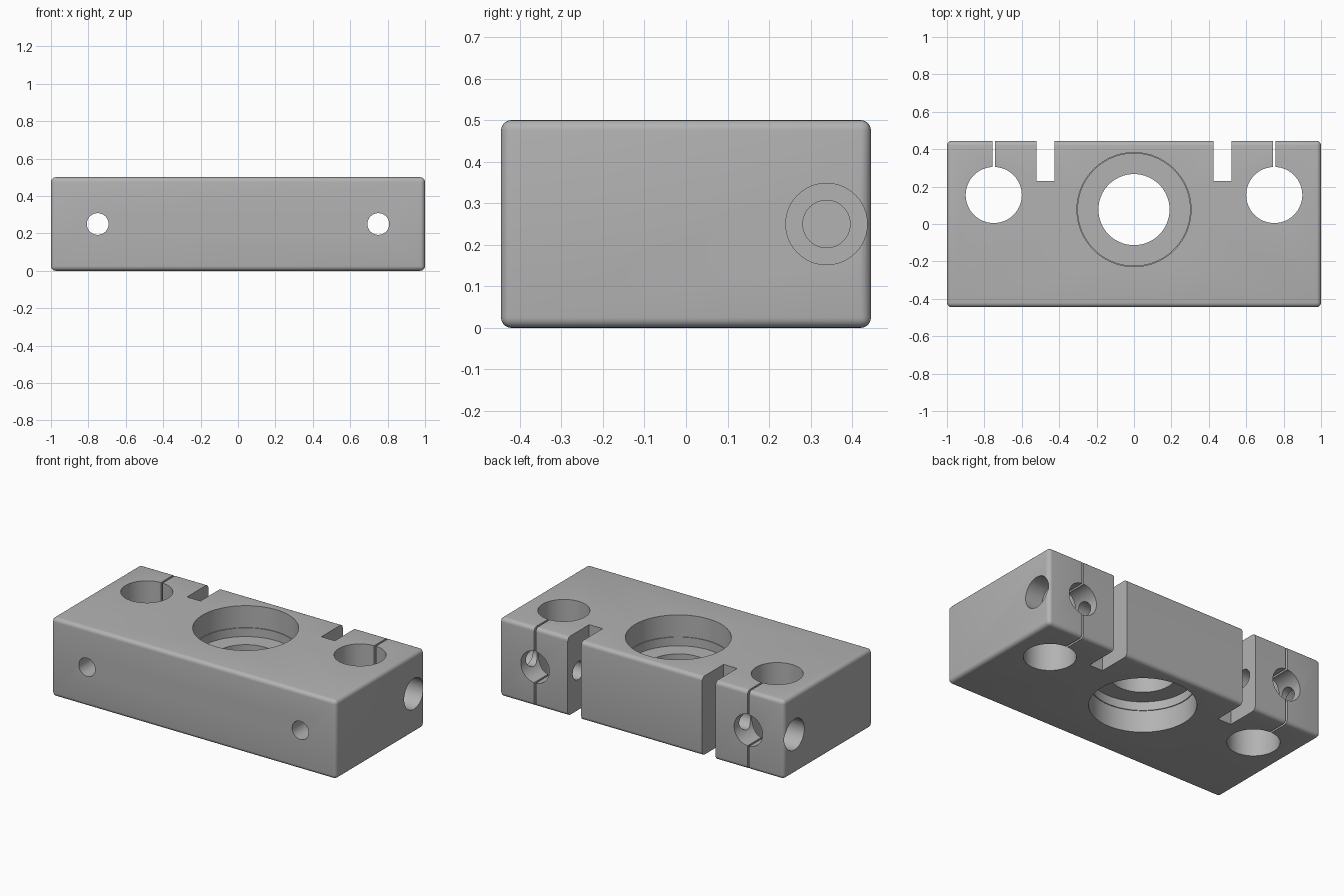
import bpy
import math

default = bpy.data.objects.get("Cube")
if default:
    bpy.data.objects.remove(default, do_unlink=True)

HALF_X, HALF_Y, HEIGHT = 1.0, 0.445, 0.5
MID_Z = HEIGHT / 2
BORE_Y = 0.077      # central bearing bore
ROD_X, ROD_Y = 0.75, 0.155
BOLT_Y = 0.338      # clamp bolt across each tab

metal = bpy.data.materials.new("satin_grey")
metal.use_nodes = True
colour = (0.45, 0.45, 0.45, 1)
metal.diffuse_color = colour
metal.node_tree.nodes["Principled BSDF"].inputs["Base Color"].default_value = colour


def box(name, x, y, z):
    """Box filling the given (low, high) spans."""
    spans = (x, y, z)
    bpy.ops.mesh.primitive_cube_add(size=1, location=[sum(s) / 2 for s in spans])
    ob = bpy.context.object
    ob.name = name
    ob.scale = [s[1] - s[0] for s in spans]
    bpy.ops.object.transform_apply(location=True, rotation=True, scale=True)
    return ob


def rod(name, axis, radius, start, end, centre, sides=64):
    """Cylinder along an axis; centre gives the other two coordinates."""
    loc = list(centre)
    loc.insert("xyz".index(axis), (start + end) / 2)
    turn = {"x": (0, math.pi / 2, 0), "y": (math.pi / 2, 0, 0), "z": (0, 0, 0)}[axis]
    bpy.ops.mesh.primitive_cylinder_add(vertices=sides, radius=radius,
                                        depth=abs(end - start), location=loc, rotation=turn)
    ob = bpy.context.object
    ob.name = name
    bpy.ops.object.transform_apply(location=True, rotation=True, scale=True)
    return ob


# Rounded block
block = box("clamp_block", (-HALF_X, HALF_X), (-HALF_Y, HALF_Y), (0, HEIGHT))
block.data.materials.append(metal)
bevel = block.modifiers.new("rounded_edges", "BEVEL")
bevel.width = 0.025
bevel.segments = 5

over = 0.1
through = (-over, HEIGHT + over)
centre = (0, BORE_Y)

# Central bore with a stepped bearing pocket on both faces
cutters = [rod("centre_bore", "z", 0.19, *through, centre, 96)]
for face, inward in ((HEIGHT, -1), (0, 1)):
    for radius, depth in ((0.305, 0.139), (0.3, 0.194)):
        cutters.append(rod("bearing_pocket", "z", radius, face - inward * over,
                           face + inward * depth, centre, 96))

# Matching clamps at both ends
for side in (-1, 1):
    x = side * ROD_X
    cutters += [
        rod("rod_hole", "z", 0.15, *through, (x, ROD_Y)),
        box("clamp_slit", (x - 0.006, x + 0.006), (ROD_Y, HALF_Y + over), through),
        box("relief_slot", sorted((side * 0.425, side * 0.52)), (0.23, HALF_Y + over), through),
        rod("front_screw_hole", "y", 0.058, -HALF_Y - over, ROD_Y, (x, MID_Z), 48),
        rod("back_screw_hole", "y", 0.1, ROD_Y, HALF_Y + over, (x, MID_Z), 48),
        rod("bolt_hole", "x", 0.057, side * 0.47, side * (HALF_X + over), (BOLT_Y, MID_Z), 48),
        rod("bolt_head_pocket", "x", 0.098, side * 0.88, side * (HALF_X + over),
            (BOLT_Y, MID_Z), 48),
    ]

for cutter in cutters:
    cutter.hide_render = True
    cut = block.modifiers.new(cutter.name, "BOOLEAN")
    cut.operation = "DIFFERENCE"
    cut.solver = "EXACT"
    cut.object = cutter

# Bake the cuts, then discard the cutters
bpy.ops.object.select_all(action="DESELECT")
block.select_set(True)
bpy.context.view_layer.objects.active = block
for name in [m.name for m in block.modifiers]:
    bpy.ops.object.modifier_apply(modifier=name)
for cutter in cutters:
    bpy.data.objects.remove(cutter, do_unlink=True)
bpy.ops.object.shade_smooth_by_angle(angle=math.radians(30))
